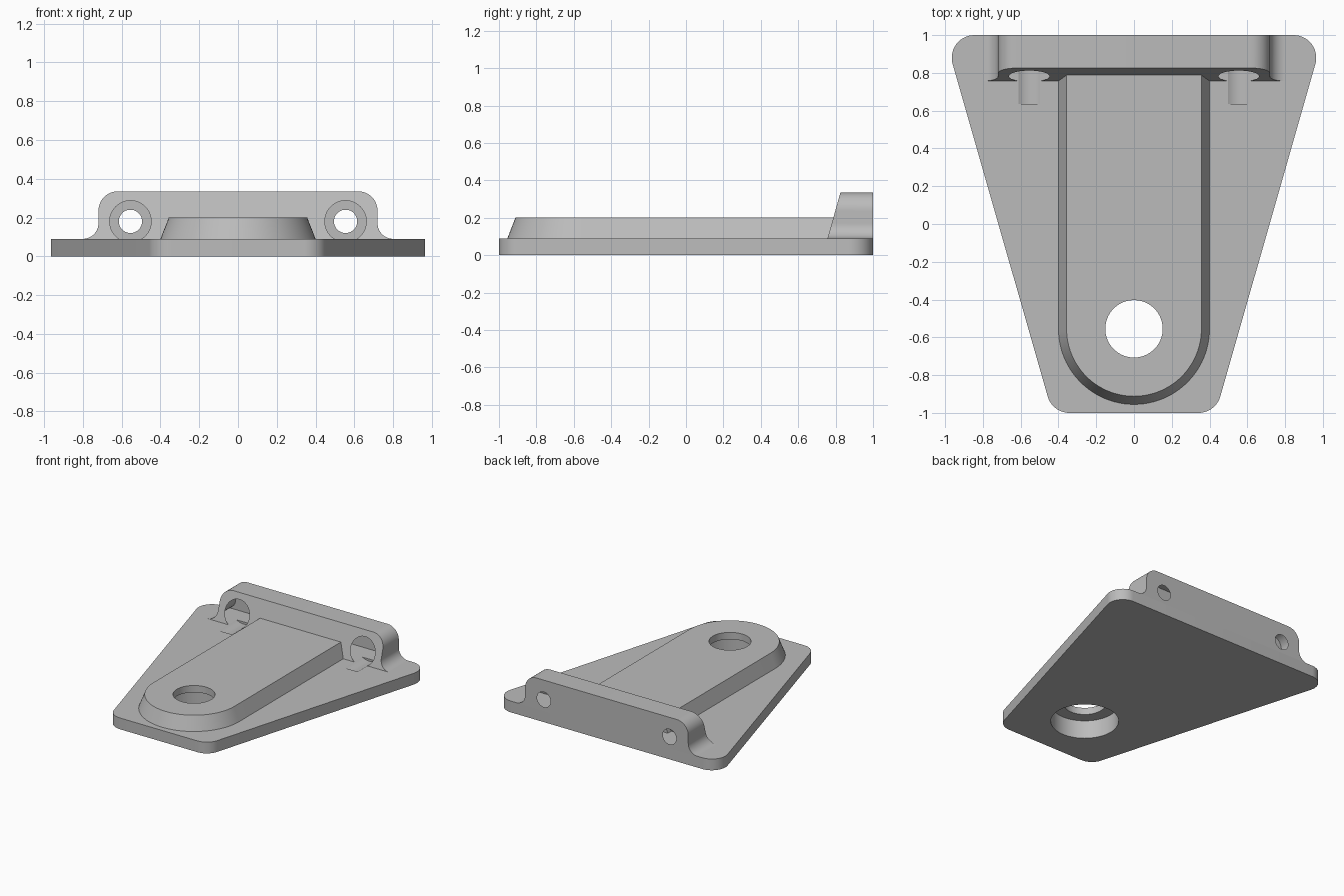
import bpy, bmesh, math
from mathutils import Vector, Matrix

old = bpy.data.objects.get("Cube")
if old:
    bpy.data.objects.remove(old, do_unlink=True)

grey = bpy.data.materials.new("bracket grey")
grey.use_nodes = True
colour = (0.5, 0.5, 0.5, 1)
grey.diffuse_color = colour
grey.node_tree.nodes["Principled BSDF"].inputs["Base Color"].default_value = colour


def add_object(name, bm):
    bmesh.ops.recalc_face_normals(bm, faces=bm.faces)
    mesh = bpy.data.meshes.new(name)
    bm.to_mesh(mesh)
    bm.free()
    mesh.materials.append(grey)
    ob = bpy.data.objects.new(name, mesh)
    bpy.context.collection.objects.link(ob)
    return ob


def rounded(corners, steps=14):
    """Closed outline from (x, y, radius) corners."""
    out, n = [], len(corners)
    for i, (x, y, r) in enumerate(corners):
        p = Vector((x, y))
        if r == 0:
            out.append(p)
            continue
        u = (Vector(corners[i - 1][:2]) - p).normalized()
        v = (Vector(corners[(i + 1) % n][:2]) - p).normalized()
        half = u.angle(v) / 2
        centre = p + (u + v).normalized() * r / math.sin(half)
        reach = r / math.tan(half)
        d0, d1 = p + u * reach - centre, p + v * reach - centre
        w = math.pi - 2 * half
        for k in range(steps + 1):
            s = k / steps
            out.append(centre + (d0 * math.sin((1 - s) * w) + d1 * math.sin(s * w)) / math.sin(w))
    return out


def loft(name, lower, upper):
    """Solid between two matching loops of 3D points."""
    bm = bmesh.new()
    a = [bm.verts.new(p) for p in lower]
    b = [bm.verts.new(p) for p in upper]
    bm.faces.new(a)
    bm.faces.new(b)
    for i in range(len(a)):
        j = (i + 1) % len(a)
        bm.faces.new((a[i], a[j], b[j], b[i]))
    return add_object(name, bm)


def cylinder_cutter(name, radius, start, end):
    start, end = Vector(start), Vector(end)
    axis = end - start
    turn = Vector((0, 0, 1)).rotation_difference(axis).to_matrix().to_4x4()
    bm = bmesh.new()
    bmesh.ops.create_cone(bm, cap_ends=True, segments=64, radius1=radius, radius2=radius,
                          depth=axis.length, matrix=Matrix.Translation((start + end) / 2) @ turn)
    ob = add_object(name, bm)
    ob.hide_render = True
    return ob


def cut(ob, cutters):
    bpy.context.view_layer.objects.active = ob
    for c in cutters:
        mod = ob.modifiers.new(c.name, 'BOOLEAN')
        mod.operation = 'DIFFERENCE'
        mod.solver = 'EXACT'
        mod.object = c
        bpy.ops.object.modifier_apply(modifier=mod.name)


PLATE_TOP, PAD_TOP, HOLE_Y = 0.09, 0.2, -0.555

# Tapered base plate with rounded corners
outline = rounded([(1.004, 1, 0.12), (-1.004, 1, 0.12), (-0.432, -1, 0.12), (0.432, -1, 0.12)])
plate = loft("base_plate", [(p.x, p.y, 0) for p in outline], [(p.x, p.y, PLATE_TOP) for p in outline])


# Raised pad with a round front end and sloping sides
def pad_loop(radius, z):
    arc = [math.pi * (1 + k / 48) for k in range(49)]
    front = [(radius * math.cos(t), HOLE_Y + radius * math.sin(t), z) for t in arc]
    return front + [(radius, 0.8, z), (-radius, 0.8, z)]


pad = loft("raised_pad", pad_loop(0.4, PLATE_TOP), pad_loop(0.357, PAD_TOP))

# Upright rear flange: flared foot, rounded top corners, leaning front face
right_half = [(0.801, PLATE_TOP, 0), (0.72, PLATE_TOP, 0.08), (0.72, 0.335, 0.1)]
left_half = [(-x, z, r) for x, z, r in reversed(right_half)]
profile = rounded(right_half + left_half)
flange = loft("rear_flange",
              [(p.x, 0.757 + (p.y - PLATE_TOP) * 0.28, p.y) for p in profile],
              [(p.x, 1, p.y) for p in profile])

# Main hole, wider underneath
main_cutters = [
    cylinder_cutter("main_hole_cutter", 0.152, (0, HOLE_Y, -0.1), (0, HOLE_Y, 0.4)),
    cylinder_cutter("main_recess_cutter", 0.245, (0, HOLE_Y, -0.1), (0, HOLE_Y, 0.145))]

# Bolt holes with round recesses that also graze the plate
recesses, bolts = [], []
for side, x in (("left", 0.555), ("right", -0.555)):
    recesses.append(cylinder_cutter(side + "_recess_cutter", 0.107, (x, 0.635, 0.18), (x, 0.86, 0.18)))
    bolts.append(cylinder_cutter(side + "_bolt_cutter", 0.06, (x, 0.7, 0.18), (x, 1.1, 0.18)))

cut(plate, main_cutters + recesses)
cut(pad, main_cutters)
cut(flange, recesses + bolts)

for c in main_cutters + recesses + bolts:
    bpy.data.objects.remove(c, do_unlink=True)

# Smooth curved walls, crisp edges
bpy.ops.object.select_all(action='DESELECT')
for ob in (plate, pad, flange):
    ob.select_set(True)
bpy.context.view_layer.objects.active = plate
bpy.ops.object.shade_smooth_by_angle(angle=math.radians(15))
